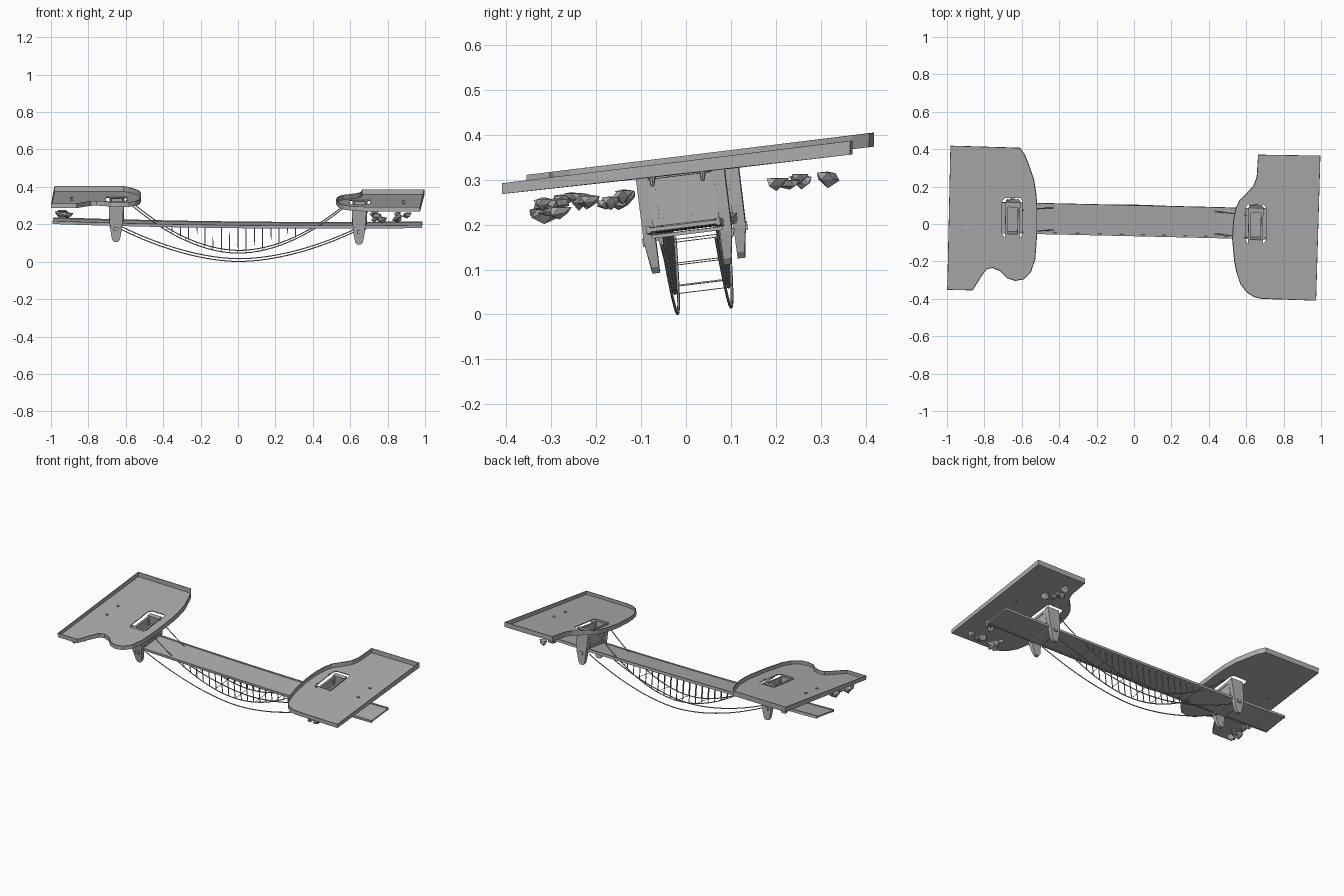
import bpy, bmesh, math, random
from mathutils import Matrix, Vector

if "Cube" in bpy.data.objects:
    bpy.data.objects.remove(bpy.data.objects["Cube"])

random.seed(4)
grey = bpy.data.materials.new("stone_grey")
grey.diffuse_color = (0.42, 0.42, 0.42, 1)
grey.use_nodes = True
grey.node_tree.nodes["Principled BSDF"].inputs["Base Color"].default_value = grey.diffuse_color

# shared lean of the bridge, its towers and cables
LEAN = (Matrix.Translation((0, 0.0175, 0.2)) @ Matrix.Rotation(math.radians(7), 4, 'X')
        @ Matrix.Rotation(0.008, 4, 'Y') @ Matrix.Rotation(math.radians(-1.4), 4, 'Z'))


def finish(name, bm, matrix=None):
    bmesh.ops.recalc_face_normals(bm, faces=bm.faces)
    me = bpy.data.meshes.new(name)
    bm.to_mesh(me)
    bm.free()
    me.materials.append(grey)
    ob = bpy.data.objects.new(name, me)
    bpy.context.collection.objects.link(ob)
    if matrix:
        ob.matrix_world = matrix
    return ob


def add_box(bm, lo, hi):
    lo, hi = Vector(lo), Vector(hi)
    m = Matrix.Translation((lo + hi) / 2) @ Matrix.Diagonal((*(hi - lo), 1))
    bmesh.ops.create_cube(bm, size=1, matrix=m)


def floor_z(x, y):
    return 0.322 - math.copysign(0.006, x) + 0.113 * y


def rim_z(x, y):
    return 0.348 - math.copysign(0.006, x) + 0.122 * y


# sloping tray platforms with a tower opening
LEFT = [(-.98, .417), (-.61, .406), (-.585, .37), (-.565, .32), (-.537, .24), (-.524, .16),
        (-.52, .1), (-.52, -.05), (-.53, -.19), (-.553, -.257), (-.59, -.294), (-.634, -.302),
        (-.676, -.289), (-.714, -.251), (-.757, -.233), (-.789, -.24), (-.82, -.283),
        (-.864, -.353), (-.997, -.35)]
RIGHT = [(.665, .369), (.995, .364), (.972, -.408), (.682, -.398), (.64, -.388), (.605, -.365),
         (.57, -.32), (.55, -.26), (.538, -.2), (.527, -.08), (.532, .016), (.545, .08),
         (.565, .125), (.596, .155), (.64, .203), (.658, .25)]


def platform(name, outline, hx, hy):
    bm = bmesh.new()
    hole = [(hx + a * .055, hy + b * .105) for a, b in
            [(-1, -.85), (-.75, -1), (.75, -1), (1, -.85), (1, .85), (.75, 1), (-.75, 1), (-1, .85)]]
    loops = []
    for pts in (outline, hole):
        vs = [bm.verts.new((x, y, floor_z(x, y))) for x, y in pts]
        loops.append([bm.edges.new((vs[i], vs[(i + 1) % len(vs)])) for i in range(len(vs))])
    bmesh.ops.triangle_fill(bm, edges=loops[0] + loops[1], use_beauty=True)
    res = bmesh.ops.extrude_edge_only(bm, edges=loops[0])
    for v in res["geom"]:
        if isinstance(v, bmesh.types.BMVert):
            v.co.z = rim_z(v.co.x, v.co.y)
    ob = finish(name, bm)
    mod = ob.modifiers.new("wall", 'SOLIDIFY')
    mod.thickness = 0.005
    mod.offset = 0


platform("left_platform", LEFT, -.65, .033)
platform("right_platform", RIGHT, .65, .0)

# bolts set into the platform floors
for i, (x, y) in enumerate([(-.89, .09), (-.89, -.02), (.885, .037), (.885, -.075)]):
    bm = bmesh.new()
    bmesh.ops.create_cone(bm, cap_ends=True, segments=8, radius1=.004, radius2=.009, depth=.03,
                          matrix=Matrix.Translation((x, y, floor_z(x, y) - .008)))
    finish(f"floor_bolt_{i}", bm)

# bridge deck: long thin slab with a slight sag and edge strips
def sag(x):
    return 0.012 * x * x - 0.002


bm = bmesh.new()
N = 16
for y0, y1, low, high in [(-.08, .08, -.006, .003), (-.083, -.074, -.009, .007), (.074, .083, -.009, .007)]:
    rings = []
    for i in range(N + 1):
        x = -.99 + 1.975 * i / N
        z = sag(x)
        rings.append([bm.verts.new((x, y, z + h)) for y, h in
                      [(y0, low), (y1, low), (y1, high), (y0, high)]])
    for a, b in zip(rings, rings[1:]):
        for k in range(4):
            bm.faces.new((a[k], a[(k + 1) % 4], b[(k + 1) % 4], b[k]))
    bm.faces.new(rings[0])
    bm.faces.new(rings[-1])
finish("bridge_deck", bm, LEAN)

# towers: tapered legs joined by framed side panels
LEG = [(-.04, .122), (.04, .122), (.036, .03), (.031, -.02), (.021, -.078), (.01, -.092),
       (-.01, -.092), (-.021, -.078), (-.031, -.02), (-.036, .03)]
for side, cx in (("left", -.65), ("right", .65)):
    bm = bmesh.new()
    for s in (-1, 1):
        face = bm.faces.new([bm.verts.new((cx + x, s * .072, z)) for x, z in LEG])
        ext = bmesh.ops.extrude_face_region(bm, geom=[face])
        for v in ext["geom"]:
            if isinstance(v, bmesh.types.BMVert):
                v.co.y += s * .027 - s * .01 * (v.co.z < -.05)
        # small side bracket on each leg
        add_box(bm, (cx - .012, s * .09 - .012, -.03), (cx + .012, s * .09 + .012, -.012))
    finish(f"{side}_tower_legs", bm, LEAN)
    bm = bmesh.new()
    for s in (-1, 1):
        px = cx + s * .033
        add_box(bm, (px - .003, -.074, .012), (px + .003, .074, .118))
        for z in (.02, .11):
            add_box(bm, (px - .006, -.074, z - .008), (px + .006, .074, z + .008))
        for y in (-.066, .066):
            add_box(bm, (px - .006, y - .008, .028), (px + .006, y + .008, .102))
    add_box(bm, (cx - .036, -.08, -.014), (cx + .036, .08, -.006))
    finish(f"{side}_tower_panels", bm, LEAN)


# hanging cables on both sides of the deck
def upper(x):
    return -.148 + .262 * (abs(x) / .58) ** 1.9


def lower(x):
    return -.193 + .155 * (abs(x) / .6) ** 1.8


def cable(name, y, reach, height, radius):
    cu = bpy.data.curves.new(name, 'CURVE')
    cu.dimensions = '3D'
    cu.bevel_depth = radius
    cu.bevel_resolution = 1
    cu.use_fill_caps = True
    sp = cu.splines.new('POLY')
    n = 32
    sp.points.add(n)
    for i in range(n + 1):
        x = reach * (2 * i / n - 1)
        sp.points[i].co = (x, y, height(x), 1)
    cu.materials.append(grey)
    ob = bpy.data.objects.new(name, cu)
    bpy.context.collection.objects.link(ob)
    ob.matrix_world = LEAN


for side, y in (("front", -.06), ("back", .06)):
    cable(f"{side}_upper_cable", y, .6, upper, .003)
    cable(f"{side}_lower_cable", y, .62, lower, .003)
    # thin hangers between deck and upper cable
    bm = bmesh.new()
    for i in range(-9, 10):
        x = i * .044
        add_box(bm, (x - .001, y - .003, upper(x)), (x + .001, y + .003, sag(x)))
    finish(f"{side}_hangers", bm, LEAN)

# thin cross ties between the two upper cables
bm = bmesh.new()
for x in (-.38, -.28, -.14, 0, .14, .28, .38):
    add_box(bm, (x - .001, -.06, upper(x) - .001), (x + .001, .06, upper(x) + .001))
finish("cross_ties", bm, LEAN)


# jagged rock shards under the platforms
def rocks(name, count, xs, ys, drop):
    bm = bmesh.new()
    for _ in range(count):
        x, y = random.uniform(*xs), random.uniform(*ys)
        c = Vector((x, y, floor_z(x, y) - random.uniform(*drop)))
        r = random.uniform(.018, .028)
        new = bmesh.ops.create_icosphere(bm, subdivisions=1, radius=r)["verts"]
        for v in new:
            v.co = v.co * random.uniform(.65, 1.3)
            if v.co.z > 0:
                v.co.z *= .3
            v.co += c
    finish(name, bm)


rocks("right_front_rocks_outer", 7, (.85, .91), (-.34, -.14), (.025, .05))
rocks("right_front_rocks_inner", 5, (.72, .77), (-.33, -.14), (.025, .05))
rocks("right_back_rocks", 5, (.71, .82), (.17, .33), (.035, .05))
rocks("left_front_rocks", 6, (-.96, -.9), (-.28, -.12), (.03, .06))
